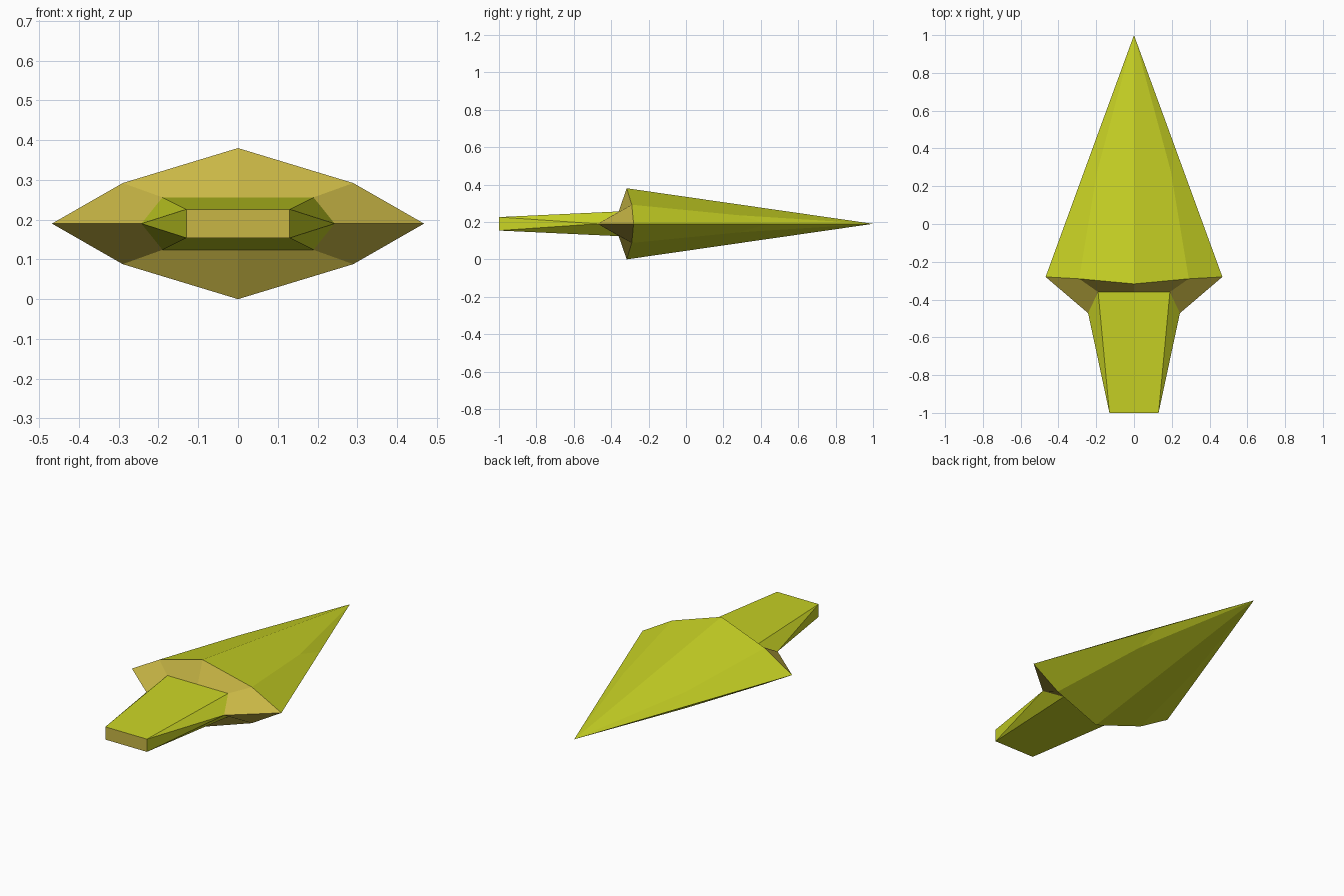
import bpy, bmesh
from mathutils import Vector

if "Cube" in bpy.data.objects:
    bpy.data.objects.remove(bpy.data.objects["Cube"])

MID = 0.19  # height of the horizontal symmetry plane


def material(name, rgb):
    m = bpy.data.materials.new(name)
    m.diffuse_color = (*rgb, 1)
    m.use_nodes = True
    m.node_tree.nodes["Principled BSDF"].inputs["Base Color"].default_value = m.diffuse_color
    return m


lime = material("lime", (0.58, 0.65, 0.018))
tan = material("tan", (0.58, 0.47, 0.06))


def mirrored_part(name, faces, inside, mats, rule=None):
    """Repeat one quarter's faces across x and z, with flat outward faces."""
    bm = bmesh.new()
    for sx in (1, -1):
        for sz in (1, -1):
            for f in faces:
                bm.faces.new([bm.verts.new((x * sx, y, z * sz)) for x, y, z in f])
    bmesh.ops.remove_doubles(bm, verts=bm.verts, dist=0.0005)
    for f in bm.faces:
        f.normal_update()
        if f.normal.dot(f.calc_center_median() - Vector(inside)) < 0:
            f.normal_flip()
        if rule and rule(f):
            f.material_index = 1
    mesh = bpy.data.meshes.new(name)
    bm.to_mesh(mesh)
    bm.free()
    for m in mats:
        mesh.materials.append(m)
    ob = bpy.data.objects.new(name, mesh)
    ob.location.z = MID
    bpy.context.collection.objects.link(ob)
    return ob


# Key points of one quarter (right, upper), z measured from the mid plane
tip = (0, 1, 0)
crown = (0, -0.317, 0.19)
shoulder = (0.29, -0.29, 0.102)
wing = (0.468, -0.28, 0)
bevel = (0.195, 0.28, 0.236)
bevel = (bevel[0], bevel[1], bevel[2] - MID)
edge = (0.205, 0.44, 0)
root_mid = (0, -0.36, 0.066)
root = (0.19, -0.36, 0.066)
root_side = (0.243, -0.472, 0)
end_mid, end, end_side = (0, -1, 0.036), (0.13, -1, 0.036), (0.13, -1, 0)

# Pointed blade with bevelled outer edges
mirrored_part("blade", [(tip, crown, shoulder, bevel), (tip, bevel, edge),
                        (bevel, shoulder, wing, edge)], (0, -0.1, 0), [lime])

# Sloping collar behind the blade
mirrored_part("collar", [(crown, root_mid, root, shoulder),
                         (shoulder, root, root_side, wing)], (0, 0, 0), [tan])

# Tapered tang with a tan end face
mirrored_part("tang", [(root_mid, root, end, end_mid), (root, root_side, end),
                       (root_side, end_side, end),
                       (end_mid, end, end_side, (0, -1, 0))],
              (0, -0.7, 0), [lime, tan], lambda f: f.normal.y < -0.9)
